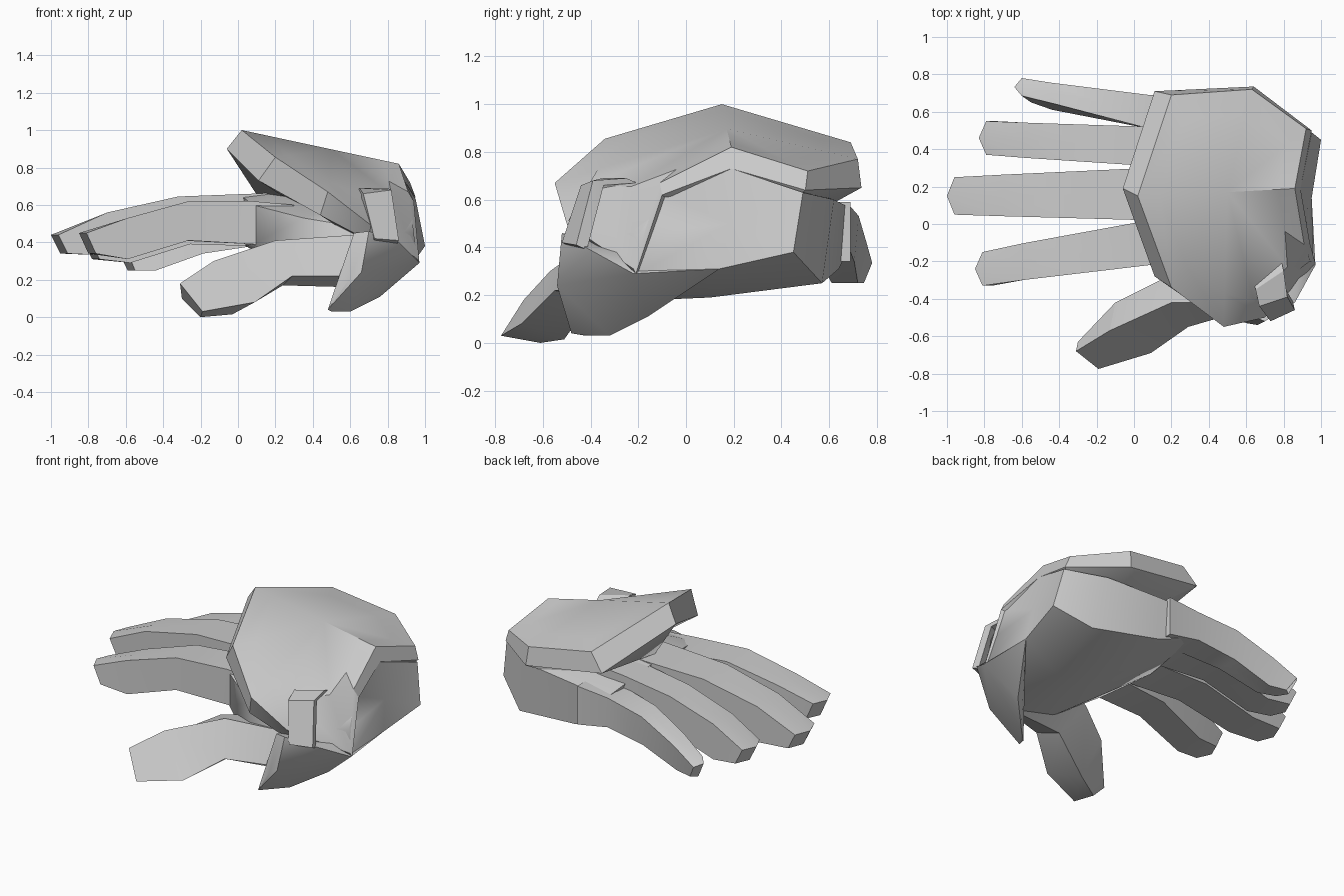
import bpy, bmesh, math
from mathutils import Vector

if "Cube" in bpy.data.objects:
    bpy.data.objects.remove(bpy.data.objects["Cube"])

grey = bpy.data.materials.new("armour_grey")
grey.diffuse_color = (0.6, 0.6, 0.6, 1)
grey.use_nodes = True
grey.node_tree.nodes["Principled BSDF"].inputs["Base Color"].default_value = grey.diffuse_color


def finish(name, bm, angle=32):
    bmesh.ops.recalc_face_normals(bm, faces=bm.faces)
    me = bpy.data.meshes.new(name)
    bm.to_mesh(me)
    bm.free()
    me.materials.append(grey)
    ob = bpy.data.objects.new(name, me)
    bpy.context.collection.objects.link(ob)
    bpy.ops.object.select_all(action='DESELECT')
    ob.select_set(True)
    bpy.context.view_layer.objects.active = ob
    bpy.ops.object.shade_smooth_by_angle(angle=math.radians(angle))
    return ob


def loft(name, sections, start=None, end=None, angle=32):
    """Skin closed sections; each end is a flat cap or a fan to a point."""
    bm = bmesh.new()
    rings = [[bm.verts.new(p) for p in s] for s in sections]
    n = len(rings[0])
    for a, b in zip(rings, rings[1:]):
        for i in range(n):
            j = (i + 1) % n
            bm.faces.new((a[i], a[j], b[j], b[i]))
    for ring, tip in ((rings[0], start), (rings[-1], end)):
        if tip is None:
            bm.faces.new(ring)
        else:
            c = bm.verts.new(tip)
            for i in range(n):
                bm.faces.new((ring[i], ring[(i + 1) % n], c))
    return finish(name, bm, angle)


# Palm: from knuckles to the wrist
loft("palm", [
    [(.08, -.21, .60), (.03, .02, .64), (.04, .31, .65), (.10, .69, .56),
     (.10, .68, .39), (.04, .20, .38), (.08, -.21, .39)],
    [(.35, -.38, .53), (.35, 0, .68), (.35, .3, .69), (.35, .66, .58),
     (.35, .64, .31), (.35, .2, .24), (.35, -.36, .22)],
    [(.65, -.42, .48), (.68, 0, .66), (.68, .3, .68), (.72, .62, .60),
     (.80, .57, .25), (.68, .1, .19), (.60, -.36, .17)],
    [(.94, -.20, .45), (.92, -.09, .62), (.89, .19, .73), (.95, .49, .63),
     (1.0, .45, .38), (.95, .14, .31), (.96, -.20, .29)],
], end=(.93, .18, .5), angle=65)

# Fingers: root y range, tip y range, tip x, top and bottom heights
# (inside palm, knuckle root, knuckle, middle, tip), roll of the fingertip
fingers = {
    "index_finger": ((-.22, .02), (-.33, -.15), -.85,
                     (.60, .62, .62, .53, .45), (.36, .39, .41, .31, .34), 0),
    "middle_finger": ((.02, .30), (.05, .25), -1.0,
                      (.67, .66, .645, .56, .44), (.36, .39, .41, .33, .34), 0),
    "ring_finger": ((.31, .52), (.37, .55), -.83,
                    (.67, .65, .61, .52, .41), (.36, .38, .39, .29, .31), 0),
    "little_finger": ((.51, .69), (.65, .78), -.64,
                      (.59, .57, .55, .46, .37), (.34, .38, .34, .25, .25), .035),
}
for name, (root, tip, tx, top, bottom, roll) in fingers.items():
    secs = []
    for k, t in enumerate((0, 0, .37, .72, 1)):
        x = .3 if k == 0 else .08 + (tx - .08) * t
        a, b = (r + (q - r) * t for r, q in zip(root, tip))
        back = .04 if k == 4 else 0      # pointed fingertip
        under = .05 if k == 4 else 0
        zt, zb, m, r = top[k], bottom[k], (a + b) / 2, roll * min(1, t * 1.4)
        secs.append([(x + back, a + r, zt), (x, m + r / 2, zt - r / 2), (x + back, b, zt - r),
                     (x + back + under, b - r, zb), (x + under, m, zb), (x + back + under, a, zb)])
    loft(name, secs, angle=45)

# Thumb
loft("thumb", [
    [(-.31, -.68, .18), (-.19, -.775, .03), (-.20, -.61, 0), (-.30, -.63, .10)],
    [(-.13, -.57, .30), (.09, -.69, .08), (-.03, -.51, .015), (-.10, -.42, .26)],
    [(.20, -.42, .41), (.29, -.55, .22), (.24, -.40, .17), (.10, -.32, .37)],
    [(.62, -.42, .44), (.60, -.46, .22), (.60, -.36, .16), (.55, -.10, .40)],
])

# Domed back plate: crown, top outline, bevelled rim, tucked-in underside
peak = Vector((.5, .17, .897))
top = [(.02, .15, 1.0), (.20, -.34, .855), (.48, -.55, .67), (.70, -.50, .50), (.96, -.22, .31),
       (.91, -.11, .67), (.86, .19, .82), (.92, .51, .72), (.63, .72, .77), (.20, .69, .84)]
crown = [peak.lerp(Vector(p), .75) for p in top]
crown[3], crown[4] = (.64, -.41, .66), (.82, -.23, .655)
rim = [(-.06, .19, .90), (.11, -.28, .73), (.44, -.51, .545), (.62, -.47, .45), (.97, -.21, .29),
       (.94, -.10, .62), (.89, .19, .73), (.95, .50, .64), (.64, .735, .65), (.11, .71, .73)]
tuck = [(.5 + (x - .5) * .72, .15 + (y - .15) * .72, min(z, .66 if x < .3 else .56))
        for x, y, z in rim]
loft("back_plate", [crown, top, rim, tuck], start=peak, end=(.5, .15, .55))


def hull(name, pts):
    bm = bmesh.new()
    for p in pts:
        bm.verts.new(p)
    bmesh.ops.convex_hull(bm, input=bm.verts)
    loose = [v for v in bm.verts if not v.link_faces]
    bmesh.ops.delete(bm, geom=loose, context='VERTS')
    return finish(name, bm)


# Flap hanging below the wrist beside the thumb
hull("wrist_flap", [(.62, -.49, .45), (.70, -.52, .46), (.60, -.53, .21), (.66, -.54, .24),
                    (.48, -.48, .04), (.50, -.42, .03), (.60, -.32, .03), (.76, -.16, .11),
                    (.97, -.22, .29), (.95, .14, .31), (.86, -.42, .40)])

# Bent clip on the plate edge
clip = [((.65, -.35, .69), (.80, -.25, .69)),
        ((.67, -.44, .66), (.82, -.39, .68)),
        ((.73, -.52, .42), (.86, -.46, .41))]
depth = Vector((-.01, .045, -.02))
loft("clip", [[l, r, Vector(r) + depth, Vector(l) + depth] for l, r in clip])
